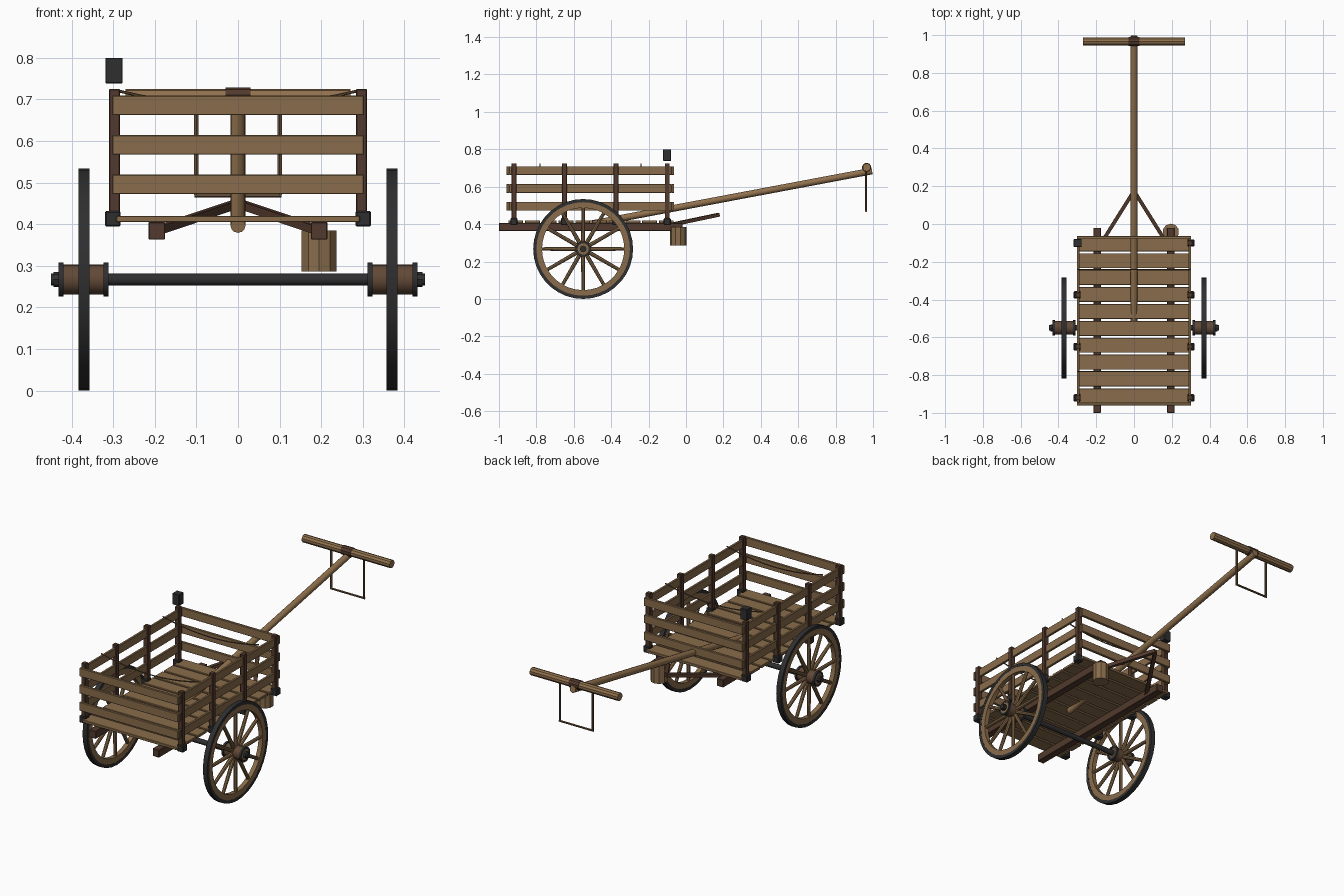
import bpy, bmesh, math
from mathutils import Vector, Matrix

if "Cube" in bpy.data.objects:
    bpy.data.objects.remove(bpy.data.objects["Cube"])


def mat(name, rgb):
    m = bpy.data.materials.new(name)
    m.diffuse_color = (*rgb, 1)
    m.use_nodes = True
    m.node_tree.nodes["Principled BSDF"].inputs["Base Color"].default_value = m.diffuse_color
    return m


PLANK = mat("plank wood", (0.25, 0.15, 0.07))
POLE = mat("pole wood", (0.28, 0.165, 0.075))
DARK = mat("dark wood", (0.085, 0.042, 0.026))
HUB = mat("hub wood", (0.12, 0.065, 0.037))
IRON = mat("black iron", (0.028, 0.028, 0.03))
ROPE = mat("rope", (0.13, 0.08, 0.04))


def finish(name, bm, m, smooth=False):
    bmesh.ops.recalc_face_normals(bm, faces=bm.faces[:])
    me = bpy.data.meshes.new(name)
    bm.to_mesh(me)
    bm.free()
    me.materials.append(m)
    ob = bpy.data.objects.new(name, me)
    bpy.context.collection.objects.link(ob)
    if smooth:
        bpy.ops.object.select_all(action='DESELECT')
        ob.select_set(True)
        bpy.context.view_layer.objects.active = ob
        bpy.ops.object.shade_smooth_by_angle(angle=math.radians(35))
    return ob


def box(name, x, y, z, m, bevel=0.002):
    """Box given by its (min, max) range on each axis."""
    bm = bmesh.new()
    bmesh.ops.create_cube(bm, size=1)
    for v in bm.verts:
        v.co = [(a + b) / 2 + c * (b - a) for (a, b), c in zip((x, y, z), v.co)]
    if bevel:
        bmesh.ops.bevel(bm, geom=bm.edges[:], offset=bevel, segments=1, affect='EDGES')
    return finish(name, bm, m)


def rod(name, a, b, r, m, sides=12, r2=None):
    a, b = Vector(a), Vector(b)
    d = b - a
    rot = d.to_track_quat('Z', 'Y').to_matrix().to_4x4()
    if sides == 4:
        rot = rot @ Matrix.Rotation(math.pi / 4, 4, 'Z')
    bm = bmesh.new()
    bmesh.ops.create_cone(bm, cap_ends=True, segments=sides, radius1=r,
                          radius2=r if r2 is None else r2, depth=d.length,
                          matrix=Matrix.Translation((a + b) / 2) @ rot)
    return finish(name, bm, m, sides > 6)


def ring(name, cx, cy, cz, r0, r1, w, m, n=36):
    """Rectangular-section ring whose axis runs along x."""
    bm = bmesh.new()
    prof = [(r0, -w), (r1, -w), (r1, w), (r0, w)]
    loops = []
    for i in range(n):
        t = 2 * math.pi * i / n
        loops.append([bm.verts.new((cx + u, cy + r * math.cos(t), cz + r * math.sin(t)))
                      for r, u in prof])
    for i in range(n):
        p, q = loops[i], loops[(i + 1) % n]
        for k in range(4):
            bm.faces.new((p[k], p[(k + 1) % 4], q[(k + 1) % 4], q[k]))
    return finish(name, bm, m, True)


# Bed: cross planks on two long rails
for i in range(10):
    y = -0.95 + i * 0.0895
    box("bed_plank", (-0.293, 0.293), (y, y + 0.079), (0.405, 0.42), PLANK)
for s in (-1, 1):
    box("bed_rail", (s * 0.195 - 0.02, s * 0.195 + 0.02), (-1.0, -0.02), (0.363, 0.405), DARK)

# Side posts with iron brackets
POSTS = (-0.92, -0.65, -0.375, -0.10)
for s in (-1, 1):
    for y in POSTS:
        x = s * 0.297
        box("post", (x - 0.013, x + 0.013), (y - 0.013, y + 0.013), (0.41, 0.725), DARK)
        x = s * 0.301
        box("post_bracket", (x - 0.019, x + 0.019), (y - 0.019, y + 0.019),
            (0.394, 0.432), IRON, 0.004)
box("lantern_block", (-0.319, -0.277), (-0.122, -0.08), (0.738, 0.80), IRON)

# Slats on all four sides
for z in (0.472, 0.567, 0.662):
    for s in (-1, 1):
        box("side_slat", (s * 0.296 - 0.007, s * 0.296 + 0.007), (-0.945, -0.078),
            (z, z + 0.047), PLANK)
    for y in (-0.96, -0.078):
        box("end_slat", (-0.303, 0.303), (y, y + 0.015), (z, z + 0.047), PLANK)

# Ropes sagging across the bed
for y in (-0.78, -0.24):
    pts = [Vector((x, y, 0.685 + 0.037 * (x / 0.295) ** 2))
           for x in [-0.295 + 0.059 * k for k in range(11)]]
    for a, b in zip(pts, pts[1:]):
        rod("rope", a, b, 0.0035, ROPE, 6)

# Wheels
WY, WZ = -0.55, 0.267
rod("axle", (-0.45, WY, WZ), (0.45, WY, WZ), 0.014, IRON, 16)
for s in (-1, 1):
    cx = s * 0.37
    ring("tyre", cx, WY, WZ, 0.25, 0.267, 0.0135, IRON)
    ring("wheel_rim", cx, WY, WZ, 0.22, 0.251, 0.0125, PLANK)
    for i in range(12):
        t = math.pi * i / 6
        d = Vector((0, math.cos(t), math.sin(t)))
        c = Vector((cx, WY, WZ))
        rod("spoke", c + d * 0.03, c + d * 0.225, 0.011, PLANK, 8, 0.009)
    rod("hub", (s * 0.314, WY, WZ), (s * 0.428, WY, WZ), 0.036, HUB, 16)
    for x in (0.317, 0.425):
        ring("hub_band", s * x, WY, WZ, 0.03, 0.041, 0.006, IRON, 16)
    rod("hub_face", (s * 0.42, WY, WZ), (s * 0.430, WY, WZ), 0.032, PLANK, 16)
    rod("axle_nut", (s * 0.43, WY, WZ), (s * 0.443, WY, WZ), 0.018, IRON, 8)

# Pulling pole, crossbar and binding
rod("pull_pole", (0, -0.53, 0.397), (0, 0.995, 0.684), 0.018, POLE, 12)
rod("crossbar", (-0.27, 0.966, 0.703), (0.27, 0.966, 0.703), 0.022, POLE, 10)
rod("crossbar_binding", (-0.03, 0.966, 0.703), (0.03, 0.966, 0.703), 0.025, DARK, 10)

# Hanging loop under the crossbar
for s in (-1, 1):
    rod("loop_side", (s * 0.1, 0.963, 0.47), (s * 0.1, 0.963, 0.70), 0.006, ROPE, 6)
rod("loop_bottom", (-0.105, 0.963, 0.47), (0.105, 0.963, 0.47), 0.006, ROPE, 6)

# Diagonal braces below the pole
for s in (-1, 1):
    rod("brace", (s * 0.185, -0.12, 0.388), (0, 0.175, 0.45), 0.014, DARK, 4)

# Bucket under the rail end
rod("bucket", (0.195, -0.042, 0.286), (0.195, -0.042, 0.385), 0.044, PLANK, 10)
